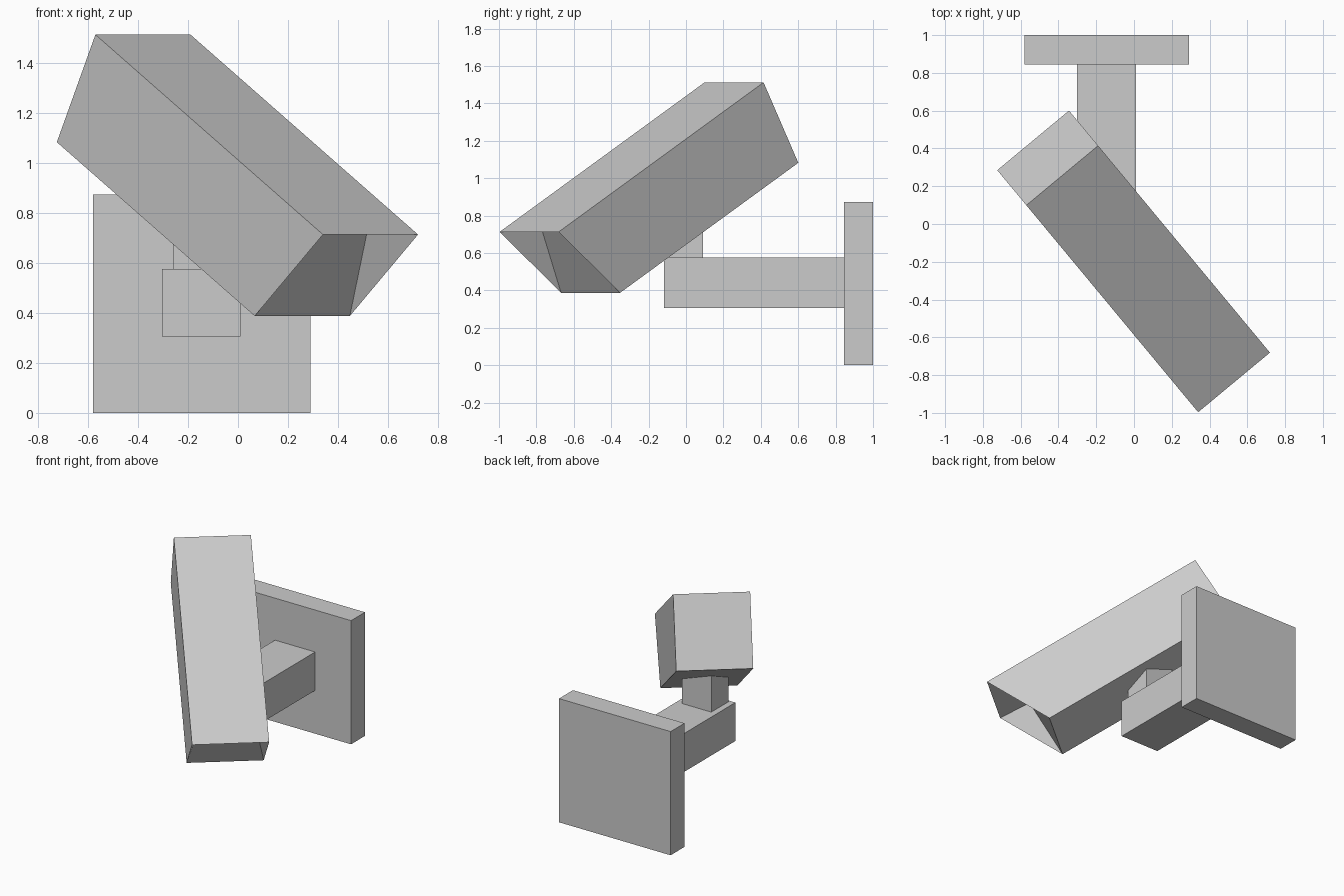
import bpy
import bmesh
from math import radians
from mathutils import Matrix, Vector

cube = bpy.data.objects.get("Cube")
if cube:
    bpy.data.objects.remove(cube, do_unlink=True)

grey = bpy.data.materials.new("plain_grey")
grey.use_nodes = True
colour = (0.6, 0.6, 0.6, 1)
grey.diffuse_color = colour
grey.node_tree.nodes["Principled BSDF"].inputs["Base Color"].default_value = colour


def add_object(name, bm):
    bmesh.ops.recalc_face_normals(bm, faces=bm.faces)
    mesh = bpy.data.meshes.new(name)
    bm.to_mesh(mesh)
    bm.free()
    mesh.materials.append(grey)
    obj = bpy.data.objects.new(name, mesh)
    bpy.context.collection.objects.link(obj)
    return obj


def add_box(name, low, high):
    low, high = Vector(low), Vector(high)
    bm = bmesh.new()
    bmesh.ops.create_cube(bm, size=1, matrix=Matrix.Translation((low + high) / 2)
                          @ Matrix.Diagonal((*(high - low), 1)))
    return add_object(name, bm)


# Wall plate, arm and neck
add_box("wall_plate", (-0.58, 0.845, 0), (0.29, 1, 0.872))
add_box("arm", (-0.303, -0.117, 0.305), (0.01, 0.845, 0.576))
add_box("neck", (-0.26, -0.1, 0.576), (-0.033, 0.09, 0.88))

# Camera housing: side outline with an overhanging hood and a tapered recess
half_width, length, bottom_length, height = 0.247, 1.633, 1.42, 0.493
bm = bmesh.new()
sides = []
for s in (-1, 1):
    outline = [(half_width, 0, 0), (half_width, -length, 0),
               (half_width, -bottom_length, -height), (half_width, 0, -height),
               (0.172, -bottom_length, -0.06)]
    sides.append([bm.verts.new((s * x, y, z)) for x, y, z in outline])
left, right = sides
for side in sides:
    bm.faces.new(side[:4])
    bm.faces.new((side[1], side[4], side[2]))      # recess cheek
for a, b in ((0, 1), (2, 3), (3, 0), (1, 4), (4, 2)):
    bm.faces.new((left[a], left[b], right[b], right[a]))
housing = add_object("camera_housing", bm)
housing.location = (-0.38, 0.257, 1.512)
housing.rotation_euler = (radians(29.3), 0, radians(39.7))
